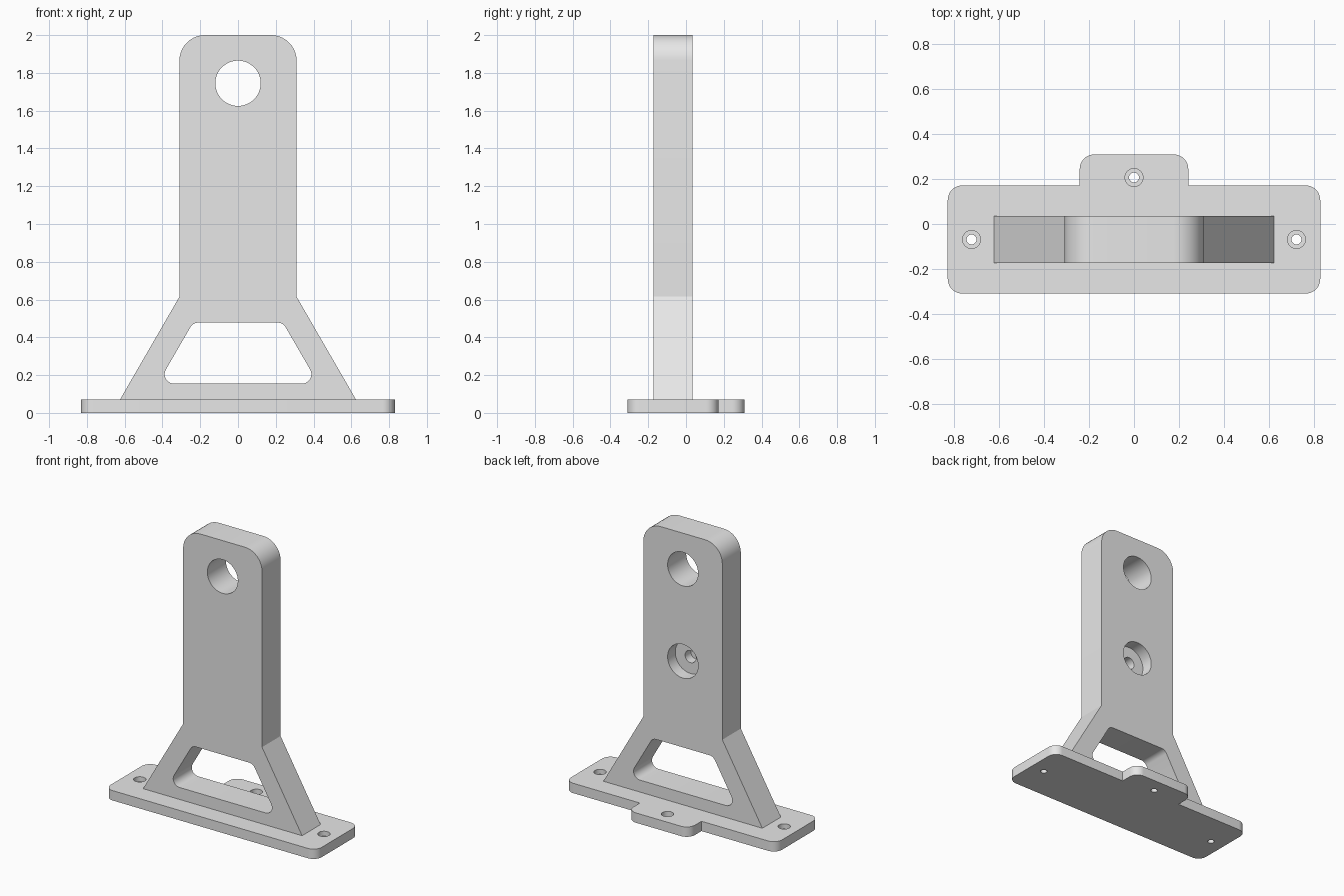
import bpy
import bmesh
from math import sin, cos, tan, pi, tau
from mathutils import Vector

cube = bpy.data.objects.get("Cube")
if cube:
    bpy.data.objects.remove(cube, do_unlink=True)

grey = bpy.data.materials.new("light grey")
grey.use_nodes = True
grey.diffuse_color = (0.8, 0.8, 0.8, 1)
grey.node_tree.nodes["Principled BSDF"].inputs["Base Color"].default_value = (0.8, 0.8, 0.8, 1)


def mirrored(half):
    """Close a right-hand outline of (x, y, radius) with its mirror image."""
    return half + [(-x, y, r) for x, y, r in reversed(half)]


def rounded(corners, steps=10):
    """Outline with an arc of the given radius at each corner."""
    pts = []
    for i, (x, y, r) in enumerate(corners):
        p = Vector((x, y))
        if r == 0:
            pts.append(p)
            continue
        a = (Vector(corners[i - 1][:2]) - p).normalized()
        b = (Vector(corners[(i + 1) % len(corners)][:2]) - p).normalized()
        half = a.angle(b) / 2
        centre = p + (a + b).normalized() * (r / sin(half))
        start = p + a * (r / tan(half)) - centre
        end = p + b * (r / tan(half)) - centre
        sweep = pi - 2 * half
        for k in range(steps + 1):
            t = k / steps
            pts.append(centre + (start * sin((1 - t) * sweep) + end * sin(t * sweep)) / sin(sweep))
    return pts


def circle(x, y, r, n=48):
    return [Vector((x + r * cos(tau * k / n), y + r * sin(tau * k / n))) for k in range(n)]


def prism(name, pts, lo, hi, upright=False):
    """Extrude an outline along z, or along y when upright."""
    bm = bmesh.new()
    place = (lambda p, d: (p.x, d, p.y)) if upright else (lambda p, d: (p.x, p.y, d))
    face = bm.faces.new([bm.verts.new(place(p, lo)) for p in pts])
    new = bmesh.ops.extrude_face_region(bm, geom=[face])["geom"]
    move = Vector(place(Vector((0, 0)), hi - lo))
    bmesh.ops.translate(bm, vec=move, verts=[v for v in new if isinstance(v, bmesh.types.BMVert)])
    bmesh.ops.recalc_face_normals(bm, faces=bm.faces)
    mesh = bpy.data.meshes.new(name)
    bm.to_mesh(mesh)
    bm.free()
    mesh.materials.append(grey)
    obj = bpy.data.objects.new(name, mesh)
    bpy.context.collection.objects.link(obj)
    return obj


def select(obj):
    bpy.ops.object.select_all(action='DESELECT')
    obj.select_set(True)
    bpy.context.view_layer.objects.active = obj


def cut(obj, pts, lo, hi, upright=False):
    cutter = prism("cutter", pts, lo, hi, upright)
    cutter.hide_render = True
    mod = obj.modifiers.new("cut", 'BOOLEAN')
    mod.operation = 'DIFFERENCE'
    mod.solver = 'EXACT'
    mod.object = cutter
    select(obj)
    bpy.ops.object.modifier_apply(modifier=mod.name)
    bpy.data.objects.remove(cutter, do_unlink=True)


BASE_TOP = 0.07
FRONT, BACK = -0.173, 0.035

# Base plate with rear tab and three counterbored screw holes
base = prism("base_plate", rounded(mirrored([
    (0.83, -0.31, 0.065), (0.83, 0.172, 0.065),
    (0.242, 0.172, 0), (0.242, 0.31, 0.065)])), 0, BASE_TOP)
for x, y in [(-0.724, -0.069), (0.724, -0.069), (0, 0.207)]:
    cut(base, circle(x, y, 0.04), 0.035, 0.1)
    cut(base, circle(x, y, 0.022), -0.05, 0.1)

# Upright with splayed foot
upright = prism("upright_bracket", rounded(mirrored([
    (0.625, BASE_TOP, 0), (0.31, 0.615, 0), (0.31, 2, 0.135)])), FRONT, BACK, True)

# Trapezoid window and top hole
cut(upright, rounded(mirrored([(0.425, 0.155, 0.05), (0.238, 0.478, 0.05)])), -0.4, 0.3, True)
cut(upright, circle(0, 1.745, 0.12), -0.4, 0.3, True)

# Blind recess with pilot hole in the back
cut(upright, circle(0, 1.09, 0.12), BACK - 0.086, 0.2, True)
cut(upright, circle(0, 1.09, 0.043), BACK - 0.15, 0.2, True)

for obj in (base, upright):
    select(obj)
    bpy.ops.object.shade_smooth_by_angle(angle=pi / 6)
